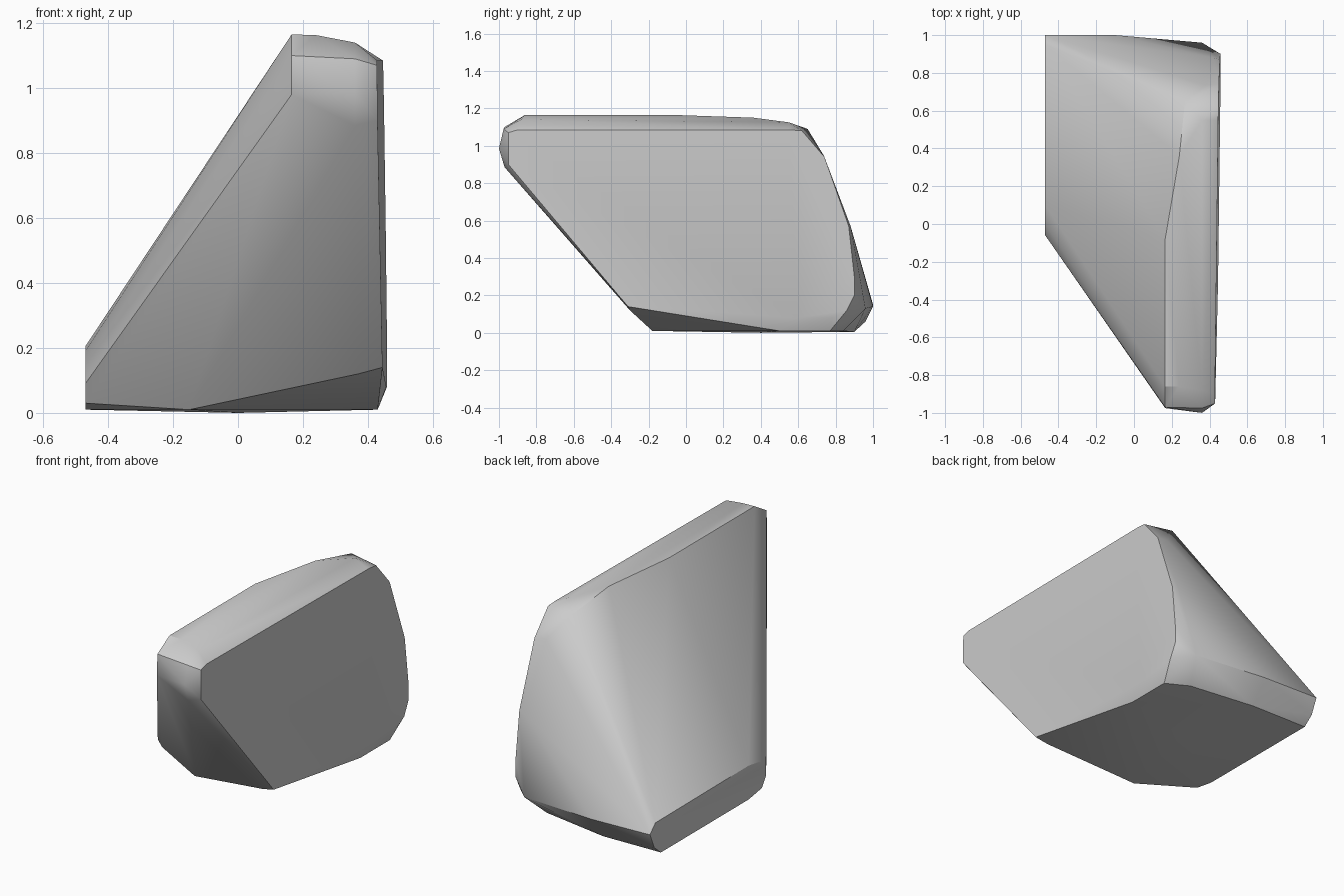
import bpy
import bmesh
import math

# Remove the default cube only
default_cube = bpy.data.objects.get("Cube")
if default_cube:
    bpy.data.objects.remove(default_cube, do_unlink=True)


def make_material(name, colour):
    material = bpy.data.materials.new(name)
    material.use_nodes = True
    material.diffuse_color = colour
    for node in material.node_tree.nodes:
        if node.type == "BSDF_PRINCIPLED":
            node.inputs["Base Color"].default_value = colour
    return material


def at_x(x, outline):
    """Place a (y, z) outline on a plane facing sideways."""
    return [(x, y, z) for y, z in outline]


def on_leaning_wall(outline):
    """Place a (y, z) outline on the slightly leaning broad wall."""
    return [(0.44 + 0.012 * y - 0.01 * (z - 1), y, z) for y, z in outline]


def hull_object(name, points, material):
    """Wrap the section outlines in one closed convex skin."""
    bm = bmesh.new()
    for point in points:
        bm.verts.new(point)
    result = bmesh.ops.convex_hull(bm, input=bm.verts[:])
    unused = {v for v in result["geom_interior"] + result["geom_unused"]
              if isinstance(v, bmesh.types.BMVert) and v.is_valid}
    loose = unused | {v for v in bm.verts if not v.link_faces}
    bmesh.ops.delete(bm, geom=list(loose), context="VERTS")
    # Merge nearly flat triangles into clean flat faces
    bmesh.ops.dissolve_limit(bm, angle_limit=math.radians(1),
                             verts=bm.verts[:], edges=bm.edges[:])
    bmesh.ops.recalc_face_normals(bm, faces=bm.faces[:])
    mesh = bpy.data.meshes.new(name)
    bm.to_mesh(mesh)
    bm.free()
    mesh.materials.append(material)
    obj = bpy.data.objects.new(name, mesh)
    bpy.context.collection.objects.link(obj)
    return obj


# Small rounded end cap on the narrow side
end_cap = at_x(-0.47, [
    (1, 0.15), (0.95, 0.2), (0.1, 0.205), (0, 0.19), (-0.06, 0.15),
    (-0.06, 0.09), (-0.02, 0.03), (0.1, 0.01), (0.9, 0.01), (0.96, 0.06)])

# Broad flat wall on the opposite side
broad_wall = on_leaning_wall([
    (-0.9, 1.085), (-0.95, 1.07), (-0.95, 0.9), (-0.31, 0.14),
    (0.6, 0.08), (0.78, 0.08), (0.86, 0.12), (0.9, 0.2), (0.9, 0.3),
    (0.87, 0.57), (0.74, 0.94), (0.62, 1.08), (0.55, 1.085)])

# Rounded ridge, running from the front lip to the back
ridge = at_x(0.165, [(-0.86, 1.165), (-0.08, 1.165)])
ridge += at_x(0.24, [(-0.86, 1.163), (0.36, 1.15)])
ridge += at_x(0.36, [(-0.88, 1.14), (0.55, 1.125)])
ridge += [(0.27, 0.65, 1.09)]

# Blunt front lip
front_lip = at_x(0.165, [(-0.97, 1.1), (-0.975, 0.98)])
front_lip += at_x(0.36, [(-0.975, 1.09), (-1, 0.985), (-0.97, 0.885)])

# Rounded back edge
back_edge = [(-0.1, 1, 0.14), (0.36, 0.96, 0.13), (0.42, 0.92, 0.17),
             (0.42, 0.88, 0.57), (0.38, 0.735, 0.95)]

# Underside, tilted up towards the front corner
underside = [(-0.15, -0.18, 0.01), (0.37, -0.3, 0.12), (0.43, 0.5, 0.01),
             (0.43, 0.77, 0.01), (0.3, 0.84, 0.01), (-0.1, 0.9, 0.005),
             (0, 0.4, 0)]

grey = make_material("plain grey", (0.6, 0.6, 0.6, 1))
body = hull_object(
    "wedge_body",
    end_cap + broad_wall + ridge + front_lip + back_edge + underside,
    grey)

# Smooth rounded areas while keeping the main outlines crisp
bpy.ops.object.select_all(action="DESELECT")
body.select_set(True)
bpy.context.view_layer.objects.active = body
bpy.ops.object.shade_smooth_by_angle(angle=math.radians(30))
